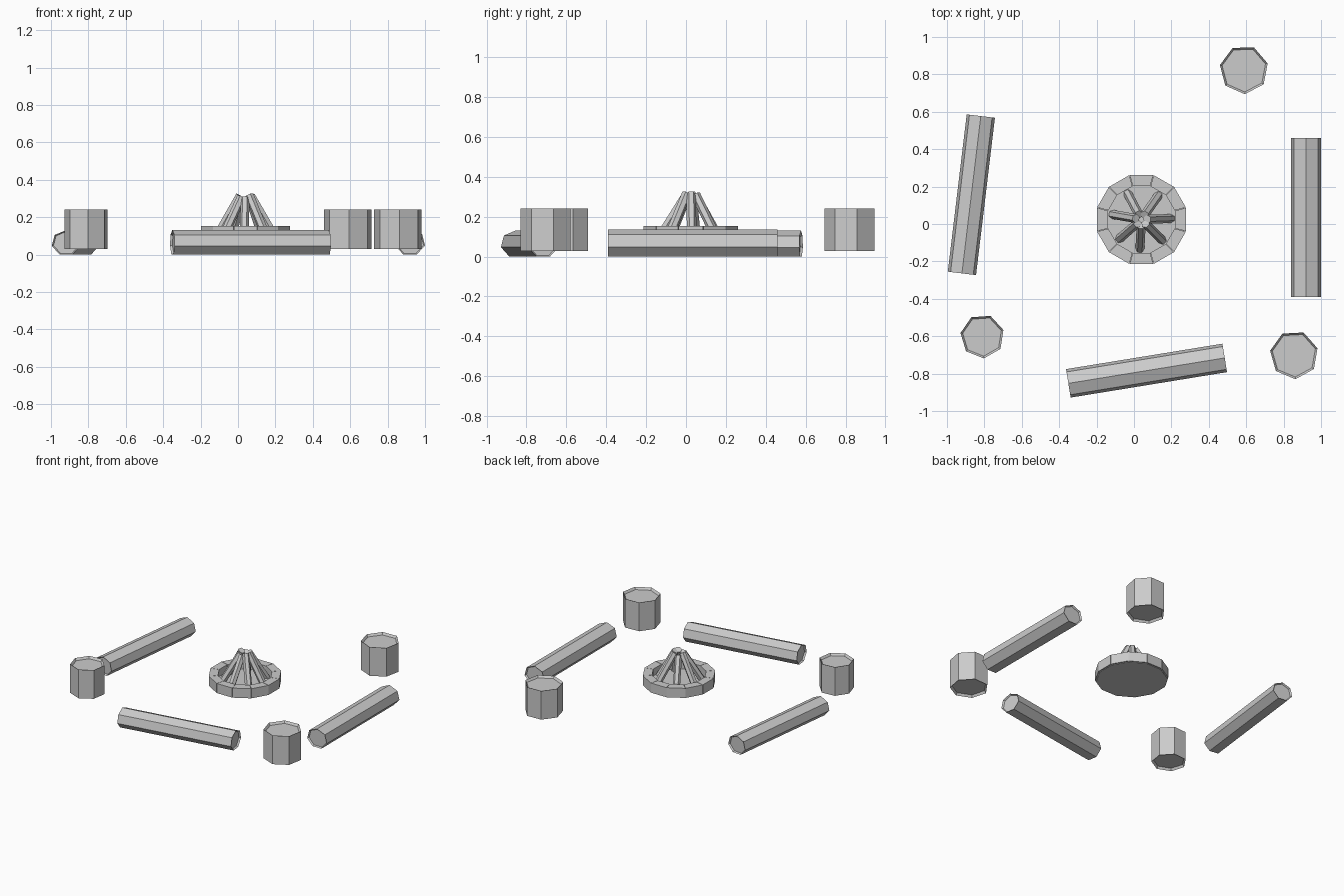
import bpy, bmesh
from math import cos, sin, pi, radians
from mathutils import Vector, Matrix

if "Cube" in bpy.data.objects:
    bpy.data.objects.remove(bpy.data.objects["Cube"])


def make_object(name, bm, matrix=Matrix.Identity(4)):
    bmesh.ops.recalc_face_normals(bm, faces=bm.faces)
    mesh = bpy.data.meshes.new(name)
    bm.to_mesh(mesh)
    bm.free()
    mesh.transform(matrix)
    obj = bpy.data.objects.new(name, mesh)
    bpy.context.collection.objects.link(obj)
    return obj


def trunk(name, sides, radius, length, turn=0, rim=0, recess=0, squash=1, matrix=Matrix.Identity(4)):
    """Prism along z centred on the origin, optionally with recessed end caps."""
    h = length / 2
    rings = [(radius, -h), (radius, h)]
    if rim:
        rings = [(radius - rim, recess - h)] + rings + [(radius - rim, h - recess)]
    bm = bmesh.new()
    loops = []
    for r, z in rings:
        loops.append([bm.verts.new((r * cos(turn + 2 * pi * i / sides),
                                    squash * r * sin(turn + 2 * pi * i / sides), z))
                      for i in range(sides)])
    for a, b in zip(loops, loops[1:]):
        for i in range(sides):
            j = (i + 1) % sides
            bm.faces.new((a[i], a[j], b[j], b[i]))
    bm.faces.new(loops[0])
    bm.faces.new(loops[-1])
    return make_object(name, bm, matrix)


def along(p, q):
    """Matrix taking local z to the line p-q, keeping local y upward."""
    p, q = Vector(p), Vector(q)
    z = (q - p).normalized()
    x = Vector((0, 0, 1)).cross(z).normalized()
    y = z.cross(x)
    m = Matrix((x, y, z)).transposed()
    if y.z < 0:
        m = m @ Matrix.Rotation(pi, 3, 'Z')
    return Matrix.Translation((p + q) / 2) @ m.to_4x4()


# Log benches: seven-sided, lying flat on the ground
benches = [
    ("left_log", (-0.819, 0.577), (-0.92, -0.264), 0.078),
    ("right_log", (0.92, 0.46), (0.92, -0.39), 0.082),
    ("front_log", (-0.351, -0.852), (0.485, -0.716), 0.079),
]
for name, a, b, r in benches:
    z = 0.9 * 0.88 * r
    p, q = Vector((*a, z)), Vector((*b, z))
    trunk(name, 7, r, (q - p).length, pi / 2, 0.008, 0.012, 0.88, along(p, q))

# Stump seats
stumps = [
    ("back_stump", 0.588, 0.825, 0.131, -88),
    ("left_stump", -0.811, -0.601, 0.118, -86),
    ("right_stump", 0.856, -0.70, 0.130, -87),
]
for name, x, y, r, turn in stumps:
    trunk(name, 7, r, 0.212, radians(turn), 0.012, 0.016,
          matrix=Matrix.Translation((x, y, 0.135)))

# Fire pit floor
CX, CY = 0.04, 0.024
trunk("fire_pit_floor", 12, 0.236, 0.022, pi / 12, matrix=Matrix.Translation((CX, CY, 0.091)))

# Ring of twelve wedge-shaped stones
bm = bmesh.new()
for i in range(12):
    rot = Matrix.Rotation(i * pi / 6, 4, 'Z')
    new = bmesh.ops.create_cube(bm, size=1)["verts"]
    for v in new:
        outer = v.co.x > 0
        v.co = rot @ Vector((0.238 if outer else 0.178,
                             v.co.y * (0.125 if outer else 0.093),
                             0.1185 + v.co.z * 0.071))
make_object("fire_pit_stones", bm, Matrix.Translation((CX, CY, 0)))

# Firewood leaning together
sticks = [(2, .315), (55, .31), (118, .30), (170, .315), (221, .305), (267, .30), (315, .315)]
for i, (deg, top) in enumerate(sticks):
    d = Vector((cos(radians(deg)), sin(radians(deg)), 0))
    c = Vector((CX, CY, 0))
    p = c + d * 0.158 + Vector((0, 0, 0.095))
    q = c + d * 0.03 + Vector((0, 0, top))
    trunk(f"firewood_{i + 1}", 6, 0.024, (q - p).length, matrix=along(p, q))
